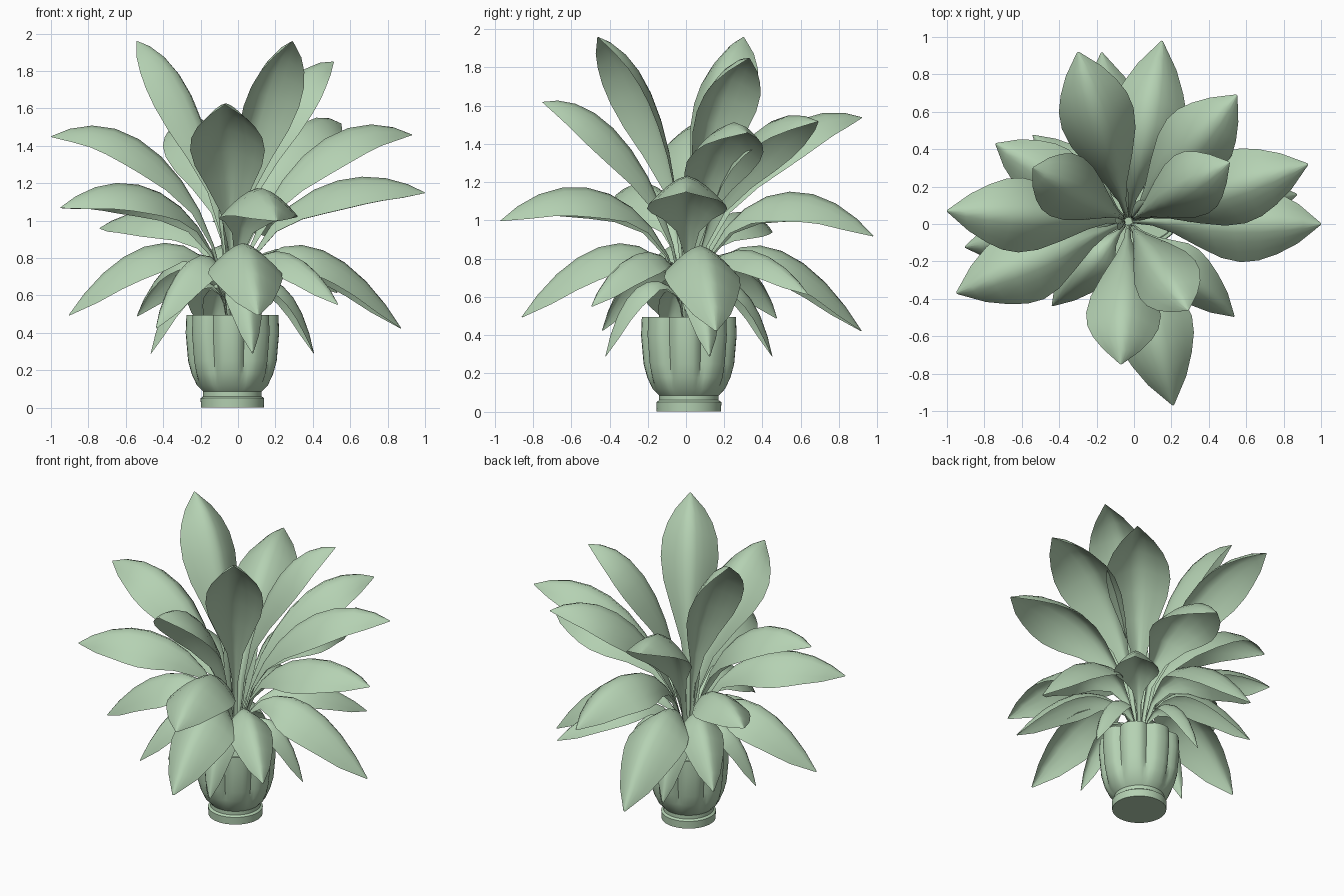
import bpy, bmesh, math
from mathutils import Vector

if "Cube" in bpy.data.objects:
    bpy.data.objects.remove(bpy.data.objects["Cube"])

mat = bpy.data.materials.new("pale_green")
mat.diffuse_color = (0.46, 0.64, 0.45, 1)
mat.use_nodes = True
mat.node_tree.nodes["Principled BSDF"].inputs["Base Color"].default_value = mat.diffuse_color
CX, CY = -0.03, 0.015


def finish(bm, name, angle):
    me = bpy.data.meshes.new(name)
    bm.to_mesh(me)
    bm.free()
    ob = bpy.data.objects.new(name, me)
    bpy.context.collection.objects.link(ob)
    me.materials.append(mat)
    bpy.ops.object.select_all(action='DESELECT')
    ob.select_set(True)
    bpy.context.view_layer.objects.active = ob
    bpy.ops.object.shade_smooth_by_angle(angle=math.radians(angle))


# Fluted pot: lathed (radius, height) profile, flutes deepen with height, soil inside
PROFILE = [(0.168, 0), (0.17, 0.05), (0.156, 0.06), (0.156, 0.085), (0.19, 0.12),
           (0.218, 0.18), (0.237, 0.25), (0.25, 0.4), (0.246, 0.495), (0.225, 0.495),
           (0.22, 0.44)]


def make_pot(n=64):
    bm = bmesh.new()
    rings = []
    for r, z in PROFILE:
        flute = 0.04 * min(1, max(0, (z - 0.1) / 0.15))
        ring = []
        for i in range(n):
            a = 2 * math.pi * i / n
            rr = r - flute * (1 - abs(math.cos(4 * a + 0.3))) ** 2
            ring.append(bm.verts.new((CX + rr * math.cos(a), CY + rr * math.sin(a), z)))
        rings.append(ring)
    for a, b in zip(rings, rings[1:]):
        for i in range(n):
            j = (i + 1) % n
            bm.faces.new((a[i], a[j], b[j], b[i]))
    bm.faces.new(rings[0][::-1])
    bm.faces.new(rings[-1])
    finish(bm, "pot", 35)


# Leaf: narrow stalk widening into an arched blade with drooping edges
WIDTH = [0.05, 0.07, 0.1, 0.28, 0.62, 0.9, 1, 0.95, 0.78, 0.5, 0.03]


def make_leaf(name, tip, c1, c2, out, half, cols=8):
    tip = Vector(tip)
    flat = Vector((tip.x - CX, tip.y - CY, 0))
    r = flat.length
    d = flat.normalized()
    side = Vector((-d.y, d.x, 0))
    p0 = Vector((CX, CY, 0.44)) + d * 0.02
    p1 = Vector((CX, CY, c1)) + d * 0.05 * r
    p2 = Vector((CX, CY, c2)) + d * out * r
    bm = bmesh.new()
    rows = []
    for i, w in enumerate(WIDTH):
        s = (1 - i / (len(WIDTH) - 1)) ** 1.15
        t = 1 - s
        p = p0 * s**3 + p1 * 3 * s * s * t + p2 * 3 * s * t * t + tip * t**3
        tan = ((p1 - p0) * s * s + (p2 - p1) * 2 * s * t + (tip - p2) * t * t).normalized()
        nor = tan.cross(side).normalized()
        row = []
        for k in range(cols + 1):
            u = 2 * k / cols - 1
            row.append(bm.verts.new(p + (side * u - nor * 0.75 * abs(u)**1.5) * w * half))
        rows.append(row)
    for a, b in zip(rows, rows[1:]):
        for k in range(cols):
            bm.faces.new((a[k], b[k], b[k + 1], a[k + 1]))
    finish(bm, name, 60)


def make_group(name, tips, *shape):
    for i, tip in enumerate(tips):
        make_leaf(f"{name}_{i + 1}", tip, *shape)


def ring(start, radius, z, lean, dr, dz):
    # four tips a quarter turn apart, longer and higher towards the lean direction
    tips = []
    for i in range(4):
        a = math.radians(start + 90 * i)
        c = math.cos(a - math.radians(lean))
        r = radius + dr * c
        tips.append((CX + r * math.cos(a), CY + r * math.sin(a), z + dz * c))
    return tips


make_pot()

# Steep crown, then arching leaves (tips, stalk control, arch control, reach, half width)
make_group("crown_leaf", [(-0.54, 0.30, 1.96), (0.51, 0.33, 1.85), (0.29, -0.46, 1.96)],
           1.2, 1.87, 0.35, 0.18)
make_group("upper_leaf", [(-0.30, 0.92, 1.54), (0.55, 0.69, 1.52), (0.93, 0.32, 1.46),
                          (-1.0, 0.07, 1.45), (-0.07, -0.75, 1.62)],
           1.1, 1.7, 0.51, 0.2)
make_group("middle_leaf", [(0.15, 0.98, 0.92), (1.0, 0.0, 1.15), (-0.95, -0.37, 1.07),
                           (0.21, -0.97, 1.0)],
           1.08, 1.4, 0.58, 0.21)
make_group("side_leaf", [(-0.74, 0.43, 0.96)], 1.0, 1.17, 0.58, 0.17)

# Drooping rings and centre sprouts
make_group("low_leaf", ring(9, 0.9, 0.46, 55, 0.02, -0.05), 0.95, 1.08, 0.56, 0.2)
make_group("diagonal_leaf", ring(48, 0.725, 0.52, 30, 0.12, 0.1), 0.9, 0.99, 0.56, 0.14)
make_group("bottom_leaf", ring(14, 0.45, 0.29, 0, 0, 0), 0.74, 0.84, 0.75, 0.1)
make_group("sprout", [(-0.09, 0.0, 1.22), (0.06, 0.12, 1.15)], 0.7, 0.95, 0.5, 0.035)
